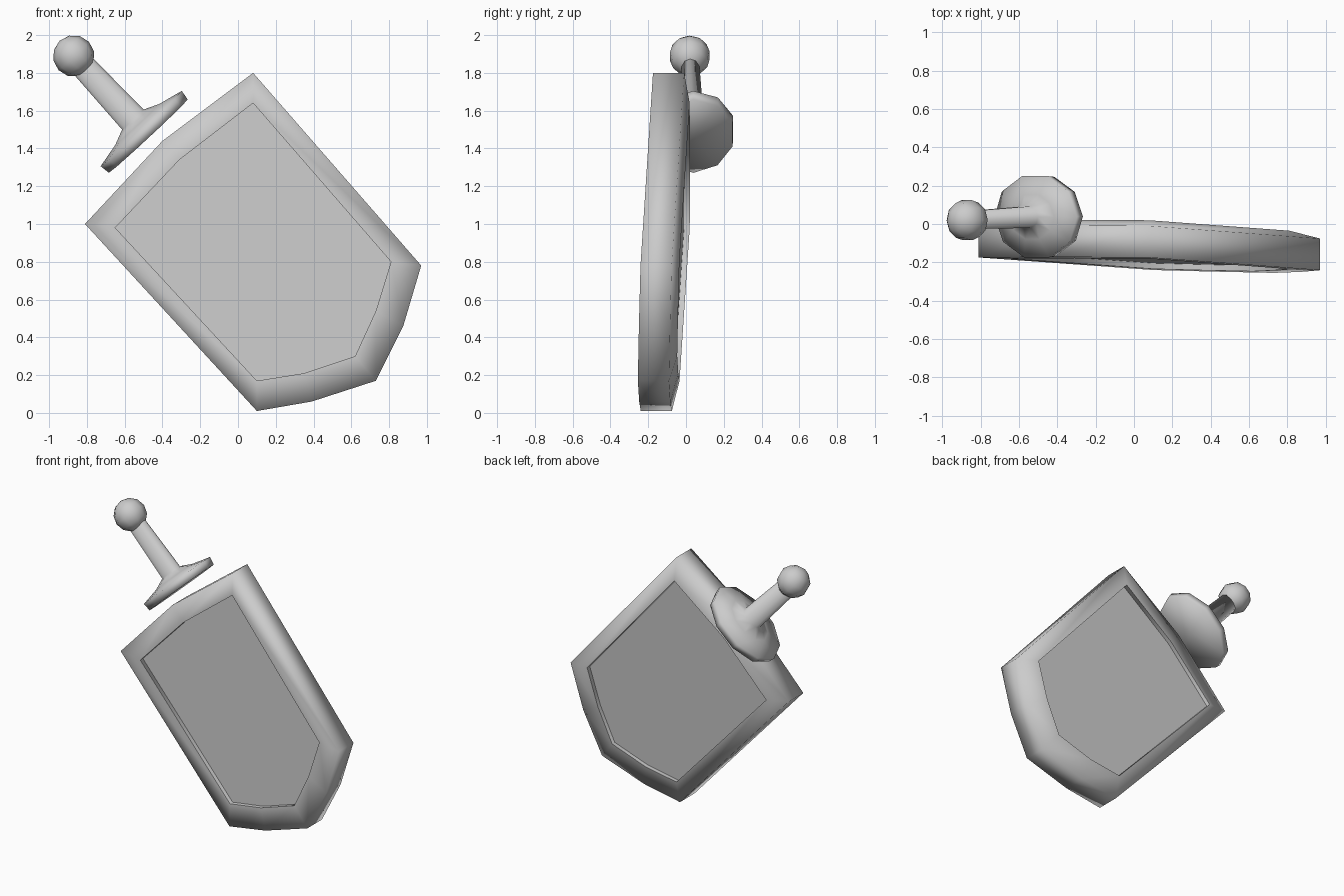
import bpy, bmesh, math
from mathutils import Vector, Matrix

cube = bpy.data.objects.get("Cube")
if cube:
    bpy.data.objects.remove(cube)

grey = bpy.data.materials.new("plain_grey")
grey.use_nodes = True
COLOUR = (0.6, 0.6, 0.6, 1)
grey.diffuse_color = COLOUR
grey.node_tree.nodes["Principled BSDF"].inputs["Base Color"].default_value = COLOUR


def finish(bm, name, sharp_angle=None):
    """Turn a bmesh into a smooth shaded object."""
    bmesh.ops.recalc_face_normals(bm, faces=bm.faces)
    for f in bm.faces:
        f.smooth = True
    if sharp_angle:
        for e in bm.edges:
            if e.calc_face_angle(0) > sharp_angle:
                e.smooth = False
    mesh = bpy.data.meshes.new(name)
    bm.to_mesh(mesh)
    bm.free()
    mesh.materials.append(grey)
    obj = bpy.data.objects.new(name, mesh)
    bpy.context.collection.objects.link(obj)
    return obj


def bridge(bm, a, b):
    n = len(a)
    return [bm.faces.new((a[i], a[(i + 1) % n], b[(i + 1) % n], b[i])) for i in range(n)]


# Shield: tilted slab with a raised rim around a recessed panel
OUTER = [(-.81, 1.0), (-.4, 1.44), (.08, 1.8), (.97, .78),
         (.875, .46), (.73, .17), (.39, .06), (.1, .01)]
INNER = [(-.65, .98), (-.31, 1.34), (.08, 1.64), (.81, .8),
         (.73, .54), (.62, .3), (.35, .21), (.1, .17)]
THICK, BULGE, RECESS = .165, .035, .03


def ring(bm, outline, depth):
    """Outline laid on the slab's tilted plane, pushed back by depth."""
    return [bm.verts.new((x, -.237 - .033 * x + .036 * z + depth, z)) for x, z in outline]


bm = bmesh.new()
rings = [ring(bm, o, d) for o, d in (
    (INNER, RECESS), (INNER, 0), (OUTER, 0), (OUTER, THICK),
    (INNER, THICK + BULGE), (INNER, THICK + BULGE - RECESS))]
for a, b in zip(rings, rings[1:]):
    bridge(bm, a, b)
bm.faces.new(rings[0])
bm.faces.new(rings[-1])
# crisp inner lip on both sides
for r in (rings[0], rings[1], rings[4], rings[5]):
    for i, v in enumerate(r):
        bm.edges.get((v, r[(i + 1) % len(r)])).smooth = False
finish(bm, "shield")

# Handle parts turned about one slanted axis
BASE = Vector((-.475, .04, 1.465))
AXIS = Vector((-.395, -.02, .425)).normalized()
SIDE = Vector((0, 1, 0)).cross(AXIS).normalized()
CROSS = AXIS.cross(SIDE)
SIDES = 10


def lathe(name, profile, flatten=1, sharp_angle=None):
    """Revolve (radius, height) points; the first and last are poles."""
    bm = bmesh.new()
    loops = []
    for r, h in profile[1:-1]:
        loops.append([bm.verts.new(BASE + AXIS * h + SIDE * r * math.cos(t)
                                   + CROSS * r * flatten * math.sin(t))
                      for t in (math.tau * i / SIDES for i in range(SIDES))])
    for a, b in zip(loops, loops[1:]):
        bridge(bm, a, b)
    for (r, h), loop in ((profile[0], loops[0]), (profile[-1], loops[-1])):
        pole = bm.verts.new(BASE + AXIS * h)
        for i in range(SIDES):
            bm.faces.new((loop[i], loop[(i + 1) % SIDES], pole))
    return finish(bm, name, sharp_angle)


# Guard disc flaring into the grip
lathe("guard_and_grip", [(0, 0), (.285, 0), (.293, .055), (.16, .085),
                         (.078, .12), (.066, .52), (0, .52)], flatten=.76)

# Round pommel
R = .11
lathe("pommel", [(R * math.sin(a), .58 - R * math.cos(a))
                 for a in (math.pi * i / 6 for i in range(7))])
